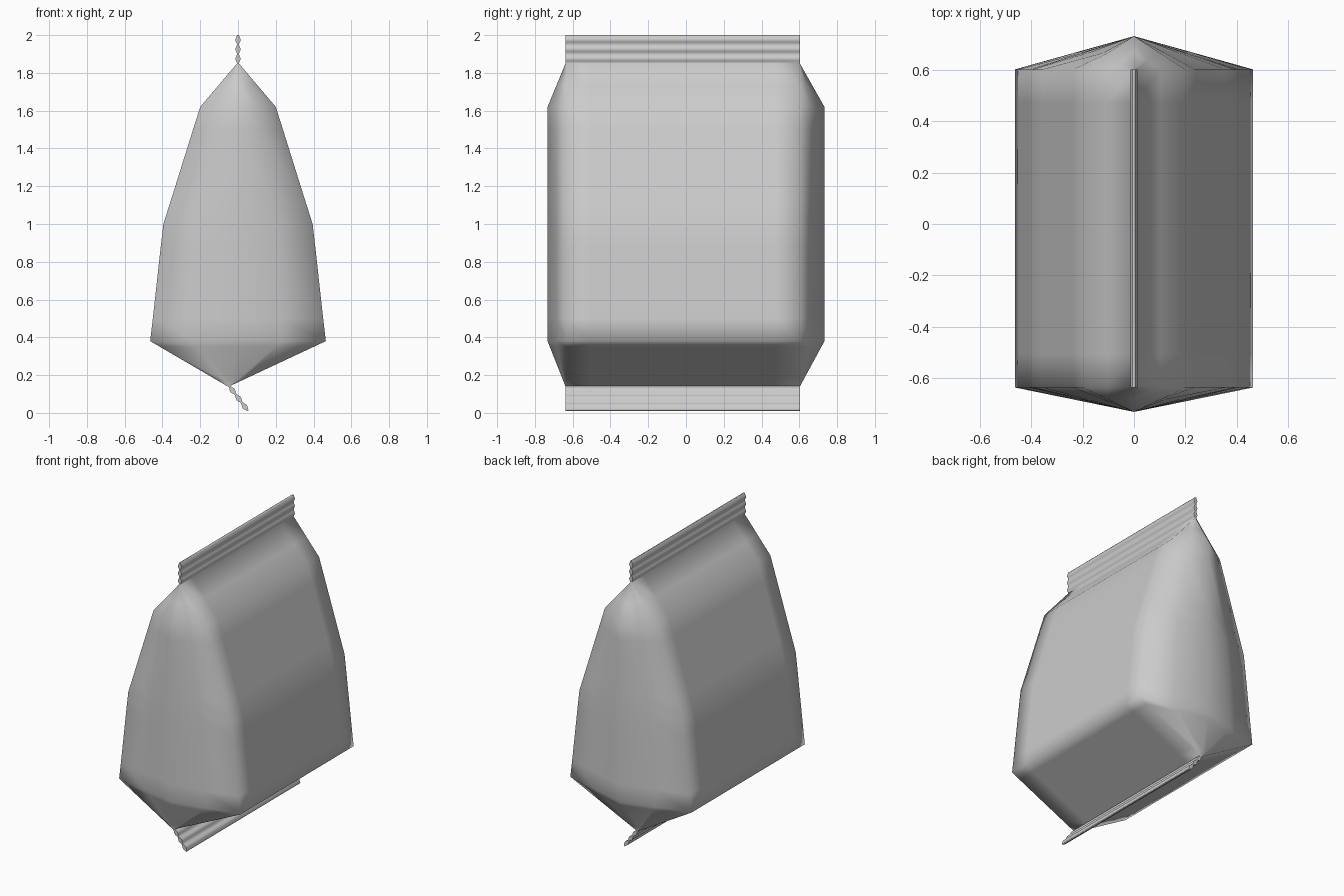
import bpy, bmesh, math
from mathutils import Vector

if "Cube" in bpy.data.objects:
    bpy.data.objects.remove(bpy.data.objects["Cube"])

Y0, Y1 = -0.638, 0.603       # panel edges
TIP = 0.733                  # outward fold of the side gussets


def ring(cx, cz, w, n=(1, 0), puffed=True):
    """Closed loop around the bag; n is the (x, z) thickness direction."""
    a, b = (-TIP, TIP) if puffed else (Y0, Y1)
    half = [(0, a), (0.5, (a + Y0) / 2), (1, Y0), (1, Y0 + 0.13),
            (1, Y1 - 0.13), (1, Y1), (0.5, (b + Y1) / 2), (0, b)]
    loop = half + [(-s, y) for s, y in reversed(half[1:-1])]
    return [Vector((cx + s * w * n[0], y, cz + s * w * n[1])) for s, y in loop]


def seal(p, q, steps=18):
    """Crimped strip from p to q in the xz plane."""
    d = (Vector(q) - Vector(p)).normalized()
    n = (-d.y, d.x) if d.y < 0 else (d.y, -d.x)
    if n[0] < 0:
        n = (-n[0], -n[1])
    out = []
    for i in range(steps + 1):
        t = i / steps
        c = Vector(p).lerp(Vector(q), t)
        w = 0.0095 - 0.0045 * math.cos(t * 6 * math.pi)
        out.append(ring(c.x, c.y, w, n, False))
    return out


def lerp(r, s, t):
    return [a.lerp(b, t) for a, b in zip(r, s)]


# Top seal, puffed body and folded bottom seal as one run of loops
top = seal((0, 2.0), (0, 1.85))
bottom = seal((-0.045, 0.14), (0.052, 0.012))
body = [ring(0, z, w) for z, w in
        [(1.62, 0.20), (1.50, 0.238), (1.12, 0.357), (1.0, 0.395),
         (0.88, 0.409), (0.50, 0.451), (0.38, 0.465)]]
rings = (top + [lerp(top[-1], body[0], 0.5)] + body
         + [lerp(body[-1], bottom[0], 0.12), lerp(body[-1], bottom[0], 0.85)]
         + bottom)

bm = bmesh.new()
loops = [[bm.verts.new(p) for p in r] for r in rings]
for u, v in zip(loops, loops[1:]):
    for i in range(len(u)):
        j = (i + 1) % len(u)
        bm.faces.new((u[i], u[j], v[j], v[i]))
bm.faces.new(loops[0])
bm.faces.new(loops[-1])
bmesh.ops.recalc_face_normals(bm, faces=bm.faces)
mesh = bpy.data.meshes.new("snack_bag")
bm.to_mesh(mesh)
bm.free()
bag = bpy.data.objects.new("snack_bag", mesh)
bpy.context.collection.objects.link(bag)
bpy.context.view_layer.objects.active = bag
bag.select_set(True)
bpy.ops.object.shade_smooth_by_angle(angle=math.radians(80))
